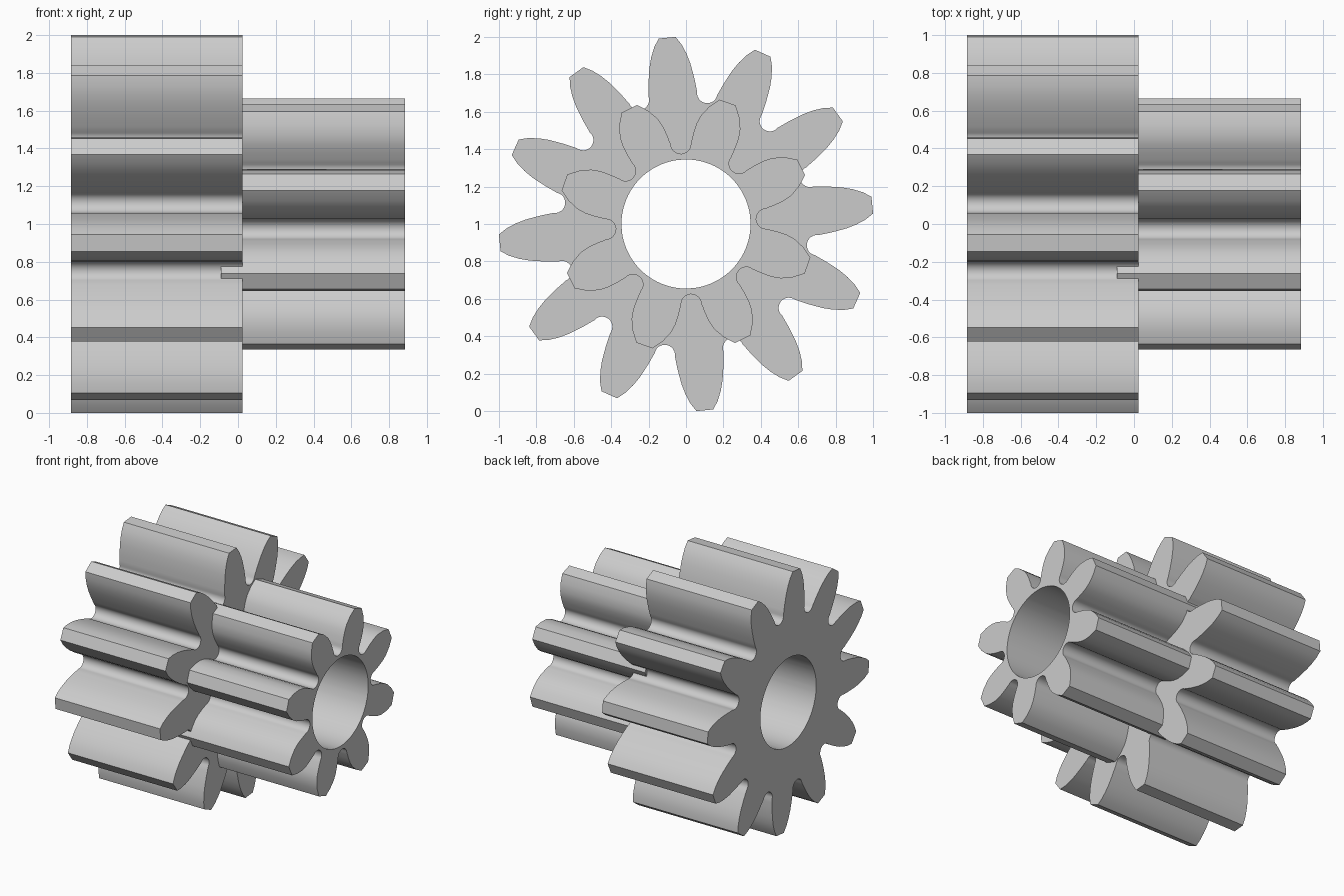
import bpy
import bmesh
import math

cube = bpy.data.objects.get("Cube")
if cube:
    bpy.data.objects.remove(cube, do_unlink=True)

metal = bpy.data.materials.new("light_grey")
metal.use_nodes = True
GREY = (0.6, 0.6, 0.6, 1.0)
metal.diffuse_color = GREY
metal.node_tree.nodes["Principled BSDF"].inputs["Base Color"].default_value = GREY


def tooth_outline(flank, root_centre, root_radius, pitch):
    """One tooth and the round root after it, as (radius, angle) pairs."""
    points = [(r, -math.radians(a)) for r, a in reversed(flank)]
    points += [(r, math.radians(a)) for r, a in flank]
    # Semicircular root fillet centred between two teeth
    steps = 12
    for i in range(steps + 1):
        t = math.pi * i / steps
        radial = root_centre - root_radius * math.sin(t)
        side = -root_radius * math.cos(t)
        points.append((math.hypot(radial, side), pitch / 2 + math.atan2(side, radial)))
    return points


def gear(name, teeth, first_tooth, flank, root_centre, root_radius, x0, x1, bore):
    """Gear along x; bore is a list of (x, radius) stations from x0 to x1."""
    pitch = 2 * math.pi / teeth
    tooth = tooth_outline(flank, root_centre, root_radius, pitch)
    start = math.radians(first_tooth)
    outline = [(r, a + start + k * pitch) for k in range(teeth) for r, a in tooth]

    bm = bmesh.new()

    def ring(x, radius=None):
        return [bm.verts.new((x, (radius or r) * math.cos(a),
                              1 + (radius or r) * math.sin(a))) for r, a in outline]

    # Loop of rings: outer teeth, then back through the bore
    rings = [ring(x0), ring(x1)] + [ring(x, r) for x, r in reversed(bore)]
    n = len(outline)
    for a, b in zip(rings, rings[1:] + rings[:1]):
        for i in range(n):
            j = (i + 1) % n
            bm.faces.new((a[i], a[j], b[j], b[i]))
    bmesh.ops.recalc_face_normals(bm, faces=bm.faces)

    mesh = bpy.data.meshes.new(name)
    bm.to_mesh(mesh)
    bm.free()
    mesh.materials.append(metal)
    obj = bpy.data.objects.new(name, mesh)
    bpy.context.collection.objects.link(obj)
    bpy.ops.object.select_all(action='DESELECT')
    obj.select_set(True)
    bpy.context.view_layer.objects.active = obj
    bpy.ops.object.shade_smooth_by_angle(angle=math.radians(30))


# Flanks: (radius, half angle of the tooth in degrees) from tip to root
LARGE_FLANK = [(1.002, 2.6), (0.96, 4.4), (0.91, 6.0), (0.857, 7.4), (0.78, 9.1), (0.74, 9.9)]
SMALL_FLANK = [(0.688, 3.8), (0.64, 7.6), (0.585, 11.0), (0.54, 12.8), (0.49, 14.1), (0.455, 14.8)]

# Wide gear
gear("large_gear", 12, 5.8, LARGE_FLANK, 0.71, 0.055, -0.885, 0.025,
     [(-0.885, 0.345), (0.025, 0.345)])

# Narrow gear, sunk slightly into the wide one
gear("small_gear", 8, 26.2, SMALL_FLANK, 0.43, 0.054, -0.09, 0.885,
     [(-0.09, 0.36), (0.024, 0.36), (0.024, 0.345), (0.885, 0.345)])
